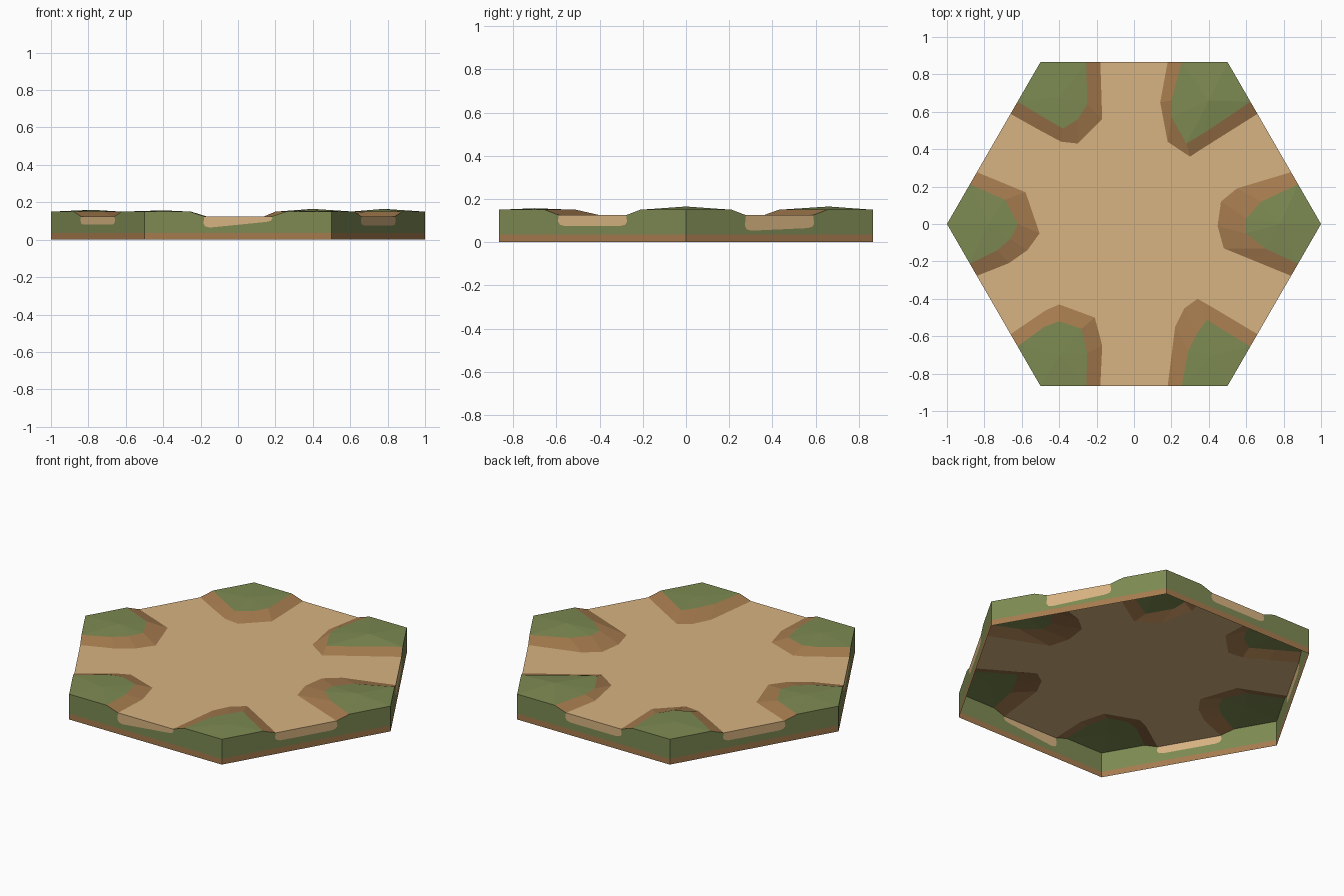
import bpy, bmesh, math
from mathutils import Vector

if "Cube" in bpy.data.objects:
    bpy.data.objects.remove(bpy.data.objects["Cube"])


def material(name, rgb):
    m = bpy.data.materials.new(name)
    m.diffuse_color = [((c / 255 + 0.055) / 1.055) ** 2.4 for c in rgb] + [1]
    m.use_nodes = True
    m.node_tree.nodes["Principled BSDF"].inputs["Base Color"].default_value = m.diffuse_color
    return m


MATS = [material("sand", (215, 179, 129)),
        material("earth brown", (165, 123, 78)),
        material("grass green", (125, 138, 82))]
SAND, EARTH, GRASS = range(3)
ROAD_Z, RIM_Z, BAND_Z = 0.125, 0.15, 0.035


def build(name, faces):
    """faces: list of (points, material index)"""
    bm = bmesh.new()
    for pts, mat in faces:
        bm.faces.new([bm.verts.new(p) for p in pts]).material_index = mat
    bmesh.ops.remove_doubles(bm, verts=bm.verts, dist=1e-5)
    me = bpy.data.meshes.new(name)
    bm.to_mesh(me)
    bm.free()
    for m in MATS:
        me.materials.append(m)
    ob = bpy.data.objects.new(name, me)
    bpy.context.collection.objects.link(ob)


corners = [Vector((math.cos(math.radians(60 * k)), math.sin(math.radians(60 * k)), 0))
           for k in range(6)]


def on_wall(k, t, z):
    """Point on wall k, t from -0.5 to 0.5 counter-clockwise."""
    p = corners[k % 6].lerp(corners[(k + 1) % 6], t + 0.5)
    return Vector((p.x, p.y, z))


# Foot of each mound, its grass line, and its peak (counter-clockwise)
FOOT = [
    [(.48, -.13), (.447, -.01), (.465, .12), (.55, .19)],
    [(.36, .40), (.30, .36), (.18, .44), (.14, .65)],
    [(-.17, .56), (-.30, .43), (-.39, .44), (-.52, .51)],
    [(-.58, .17), (-.505, -.05), (-.57, -.14), (-.67, -.21)],
    [(-.47, -.46), (-.40, -.43), (-.21, -.50), (-.17, -.65)],
    [(.22, -.55), (.27, -.45), (.34, -.40), (.41, -.44)]]
RIM = [
    [(.70, -.13), (.60, -.05), (.60, .03), (.68, .12)],
    [(.38, .49), (.28, .43), (.20, .57), (.20, .66)],
    [(-.25, .64), (-.30, .56), (-.38, .51), (-.50, .58)],
    [(-.69, .13), (-.62, .0), (-.66, -.08), (-.73, -.14)],
    [(-.48, -.55), (-.40, -.52), (-.28, -.56), (-.25, -.69)],
    [(.29, -.68), (.34, -.58), (.39, -.51), (.45, -.55)]]
PEAK = [(.78, 0, .165), (.40, .66, .165), (-.40, .68, .157),
        (-.78, 0, .16), (-.40, -.70, .157), (.42, -.70, .155)]

# Corner mounds: brown slope ring, then a grass fan up to the peak
road = []
for k in range(6):
    foot = ([on_wall(k - 1, .18, ROAD_Z)] + [Vector((x, y, ROAD_Z)) for x, y in FOOT[k]]
            + [on_wall(k, -.18, ROAD_Z)])
    rim = ([on_wall(k - 1, .255, RIM_Z)] + [Vector((x, y, RIM_Z)) for x, y in RIM[k]]
           + [on_wall(k, -.255, RIM_Z)])
    faces = [((foot[i + 1], foot[i], rim[i], rim[i + 1]), EARTH) for i in range(5)]
    loop = rim + [corners[k] + Vector((0, 0, RIM_Z))]
    for i in range(7):
        faces.append(((loop[(i + 1) % 7], loop[i], Vector(PEAK[k])), GRASS))
    build(f"mound_{k + 1}", faces)
    road += foot

# Flat road surface between the mounds
build("road_surface", [(road, SAND)])

# Side walls: earth band, grass, and a sand patch under each road end
PATCH = [(.053, .065), (.075, .075), (.075, .075), (.08, .08), (.065, .095), (.075, .075)]
faces = []
for k, (zl, zr) in enumerate(PATCH):
    patch = [(-.18, ROAD_Z), (-.185, zl + .022), (-.175, zl + .006), (-.15, zl),
             (.15, zr), (.175, zr + .006), (.185, zr + .02), (.18, ROAD_Z)]
    left = [(-.5, RIM_Z), (-.5, BAND_Z), (-.15, BAND_Z)] + patch[3::-1] + [(-.255, RIM_Z)]
    mid = [(-.15, BAND_Z), (.15, BAND_Z), patch[4], patch[3]]
    right = [(.15, BAND_Z), (.5, BAND_Z), (.5, RIM_Z), (.255, RIM_Z)] + patch[:3:-1]
    band = [(-.5, 0), (.5, 0), (.5, BAND_Z), (.15, BAND_Z), (-.15, BAND_Z), (-.5, BAND_Z)]
    for pts, mat in ((patch, SAND), (left, GRASS), (mid, GRASS), (right, GRASS), (band, EARTH)):
        faces.append(([on_wall(k, t, z) for t, z in pts], mat))
build("side_walls", faces)
